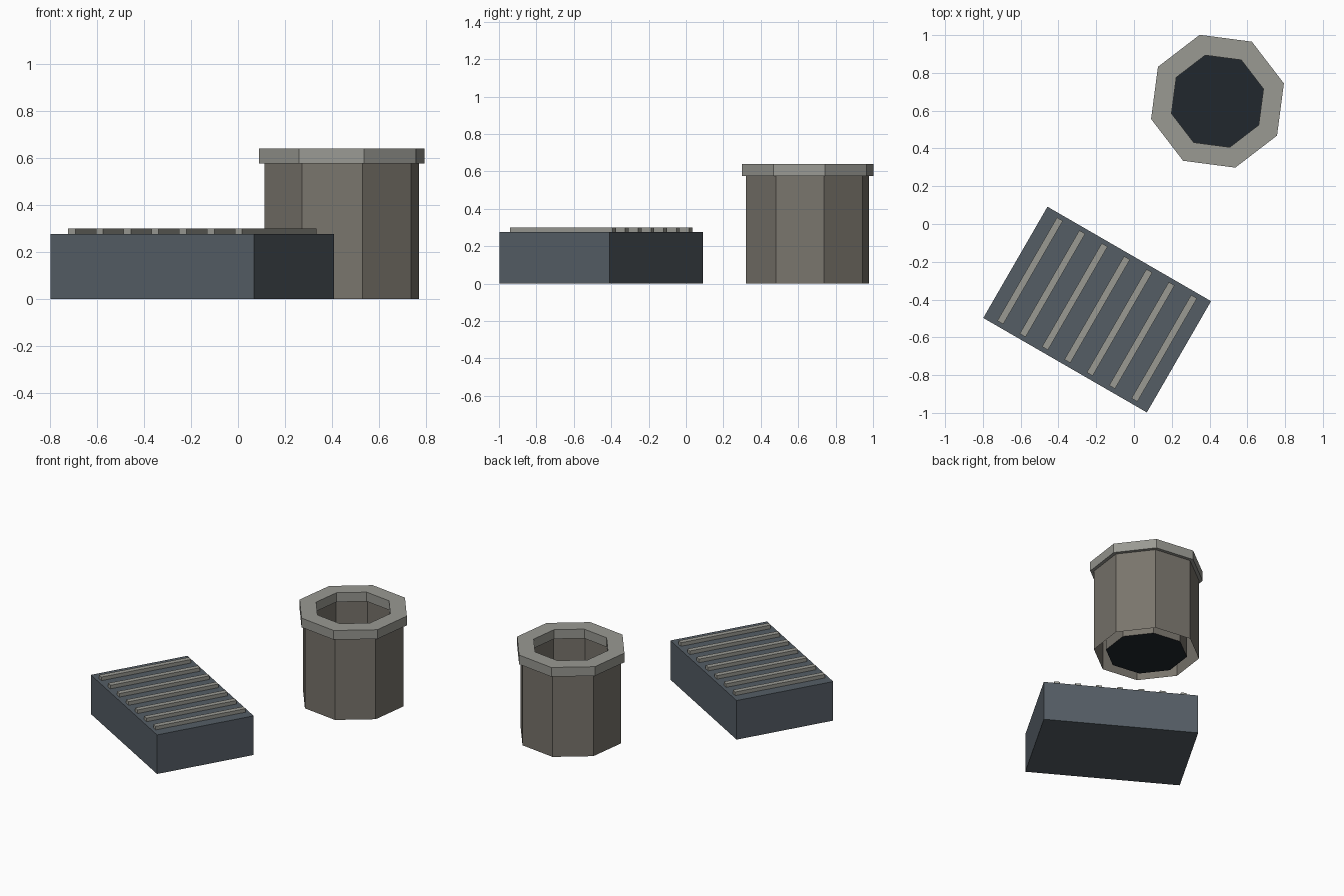
import bpy, bmesh, math
from mathutils import Matrix, Vector

if "Cube" in bpy.data.objects:
    bpy.data.objects.remove(bpy.data.objects["Cube"])


def material(name, rgb):
    m = bpy.data.materials.new(name)
    m.diffuse_color = (*rgb, 1)
    m.use_nodes = True
    m.node_tree.nodes["Principled BSDF"].inputs["Base Color"].default_value = m.diffuse_color
    return m


SLATE = material("slate", (0.09, 0.11, 0.13))
STONE = material("stone", (0.19, 0.175, 0.15))
TRIM = material("trim", (0.32, 0.32, 0.29))
DARK = material("dark", (0.015, 0.02, 0.027))


def finish(name, bm, mat):
    me = bpy.data.meshes.new(name)
    bm.to_mesh(me)
    bm.free()
    ob = bpy.data.objects.new(name, me)
    me.materials.append(mat)
    bpy.context.collection.objects.link(ob)
    return ob


# Ventilation box, turned 30 degrees clockwise
BOX = Matrix.Translation((-0.195, -0.453, 0)) @ Matrix.Rotation(math.radians(-30), 4, 'Z')


def box(name, size, centre, mat):
    bm = bmesh.new()
    bmesh.ops.create_cube(bm, size=1)
    bmesh.ops.scale(bm, vec=size, verts=bm.verts)
    bmesh.ops.translate(bm, vec=centre, verts=bm.verts)
    bm.transform(BOX)
    return finish(name, bm, mat)


box("vent_box", (1.0, 0.68, 0.275), (0, 0, 0.1375), SLATE)
for i in range(7):
    box(f"vent_slat_{i + 1}", (0.036, 0.632, 0.025), ((i - 3) * 0.1367, 0, 0.2875), TRIM)

# Eight-sided chimney
CENTRE = Vector((0.442, 0.65, 0))


def octagon(bm, r, z):
    return [bm.verts.new(CENTRE + Vector((r * math.cos(a), r * math.sin(a), z)))
            for a in (math.radians(15 + 45 * i) for i in range(8))]


def lathe(name, profile, mat, closed=False):
    bm = bmesh.new()
    rings = [octagon(bm, r, z) for r, z in profile]
    pairs = list(zip(rings, rings[1:]))
    if closed:
        pairs.append((rings[-1], rings[0]))
    for a, b in pairs:
        for i in range(8):
            j = (i + 1) % 8
            bm.faces.new((a[i], a[j], b[j], b[i]))
    return finish(name, bm, mat)


# Hollow shaft with an open underside, capped by a wider rim
lathe("chimney_shaft", [(0.34, 0), (0.34, 0.575), (0.262, 0.575), (0.262, 0.005)], STONE)
lathe("chimney_rim", [(0.364, 0.575), (0.364, 0.64), (0.252, 0.64), (0.252, 0.575)], TRIM, True)

# Dark floor inside the shaft
bm = bmesh.new()
bm.faces.new(octagon(bm, 0.262, 0.005))
finish("chimney_floor", bm, DARK)
